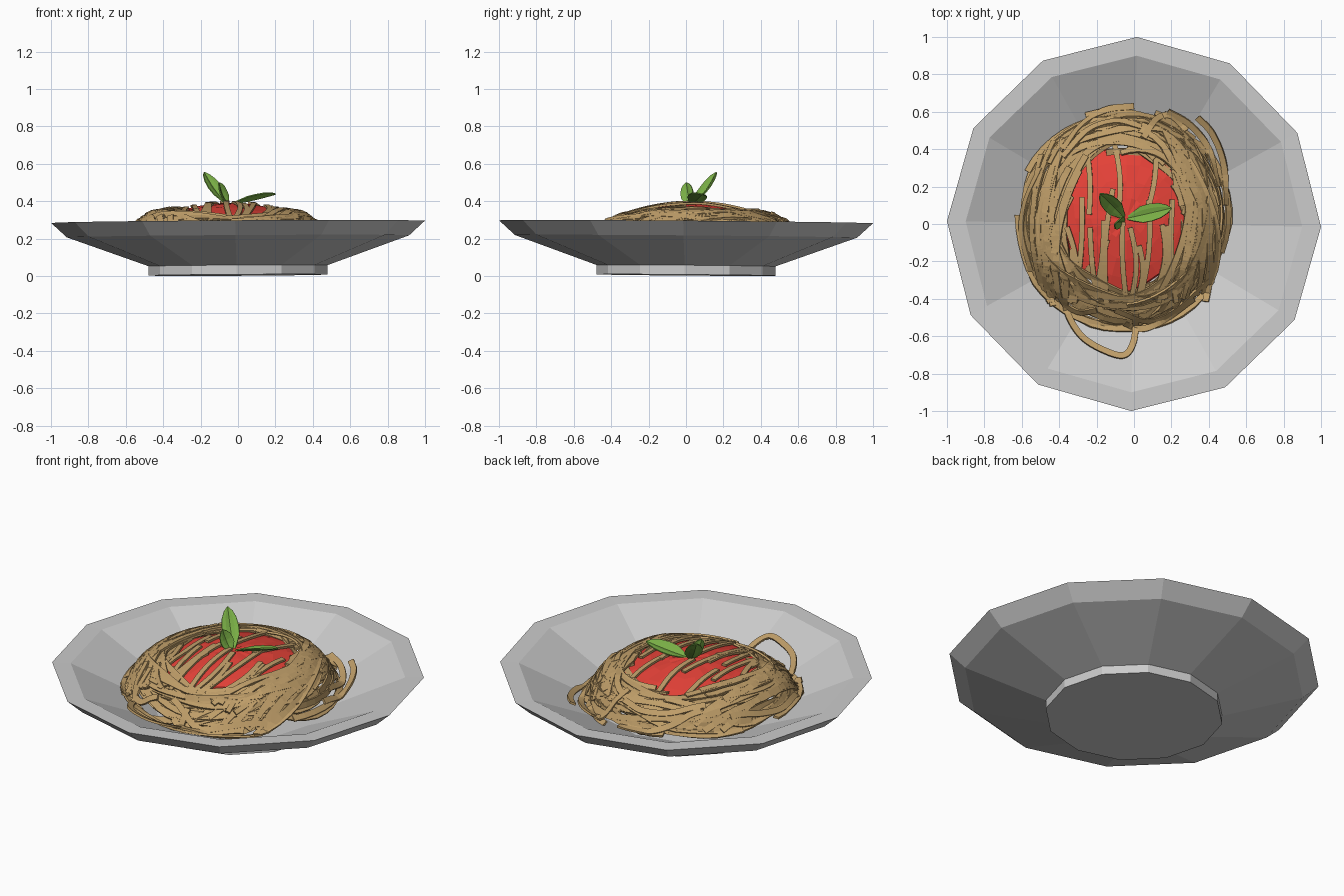
import bpy, bmesh, math, random
from mathutils import Vector

if "Cube" in bpy.data.objects:
    bpy.data.objects.remove(bpy.data.objects["Cube"])

random.seed(11)


def material(name, rgb):
    m = bpy.data.materials.new(name)
    m.diffuse_color = (*rgb, 1)
    m.use_nodes = True
    m.node_tree.nodes["Principled BSDF"].inputs["Base Color"].default_value = m.diffuse_color
    return m


def make_object(name, bm, mat=None):
    bmesh.ops.recalc_face_normals(bm, faces=bm.faces)
    me = bpy.data.meshes.new(name)
    bm.to_mesh(me)
    bm.free()
    ob = bpy.data.objects.new(name, me)
    bpy.context.collection.objects.link(ob)
    if mat:
        me.materials.append(mat)
    return ob


def lathe(bm, profile, sides, place):
    rings = [[bm.verts.new(place(r, math.tau * i / sides, z)) for i in range(sides)]
             for r, z in profile]
    for a, b in zip(rings, rings[1:]):
        for i in range(sides):
            j = (i + 1) % sides
            bm.faces.new((a[i], a[j], b[j], b[i]))
    bm.faces.new(rings[0])
    bm.faces.new(rings[-1])


# Plate: twelve-sided, very slightly tilted
def plate_point(r, a, z):
    x, y = r * math.cos(a - 0.015), r * math.sin(a - 0.015)
    return (x, y, z + 0.006 * x - 0.008 * y)


bm = bmesh.new()
lathe(bm, [(0.478, 0.005), (0.478, 0.055), (0.915, 0.212), (1.0, 0.29),
           (0.90, 0.288), (0.46, 0.085)], 12, plate_point)
make_object("plate", bm)

# Height of the pasta mound (lower at the front) and of the plate below it
CX, CY, SX, SY = -0.06, 0.02, 0.55, 0.59
PROFILE = [(0, .38), (.5, .365), (.75, .335), (.9, .275), (1.0, .19), (1.15, .10), (9, .1)]


def height(x, y):
    rho = math.hypot((x - CX) / SX, (y - CY) / SY)
    mound = 0.1
    for (r0, z0), (r1, z1) in zip(PROFILE, PROFILE[1:]):
        if r0 <= rho < r1:
            mound = z0 + (z1 - z0) * (rho - r0) / (r1 - r0)
    mound -= 0.22 * max(0, -y - 0.22)
    plate = 0.11 + max(0, math.hypot(x, y) - 0.46) * 0.47
    return max(mound, plate)


def surface_normal(x, y):
    e = 0.03
    return Vector((height(x - e, y) - height(x + e, y),
                   height(x, y - e) - height(x, y + e), 2 * e)).normalized()


# Pasta: flat ribbons swept along paths
pasta = bmesh.new()


def ribbon(points, width=0.034, thick=0.012, twist=0.0):
    prev = None
    for i, p in enumerate(points):
        t = points[min(i + 1, len(points) - 1)] - points[max(i - 1, 0)]
        n = surface_normal(p.x, p.y)
        side = t.cross(n).normalized()
        up = side.cross(t).normalized()
        side, up = (side * math.cos(twist) + up * math.sin(twist),
                    up * math.cos(twist) - side * math.sin(twist))
        ring = [pasta.verts.new(p + side * (s * width / 2) + up * (u * thick / 2))
                for s, u in ((-1, -1), (1, -1), (1, 1), (-1, 1))]
        if prev:
            for k in range(4):
                m = (k + 1) % 4
                pasta.faces.new((prev[k], prev[m], ring[m], ring[k]))
        else:
            pasta.faces.new(ring)
        prev = ring
    pasta.faces.new(prev)


def spline(pts, n=7):
    pts = [Vector(p) for p in pts]
    ext = [2 * pts[0] - pts[1]] + pts + [2 * pts[-1] - pts[-2]]
    out = []
    for a, b, c, d in zip(ext, ext[1:], ext[2:], ext[3:]):
        for k in range(n):
            t = k / n
            out.append(0.5 * (2 * b + (c - a) * t + (2 * a - 5 * b + 4 * c - d) * t * t
                              + (3 * b - a - 3 * c + d) * t ** 3))
    return out + [pts[-1]]


# Strands coiled around the nest
for i in range(85):
    rho0 = random.uniform(0.64, 0.98)
    start, span = random.uniform(0, math.tau), random.uniform(1.2, 3.4)
    drift, phase = random.uniform(-0.25, 0.25), random.uniform(0, 6)
    wob, sink = random.uniform(0.02, 0.07), random.uniform(-0.01, 0.05)
    twist = random.uniform(-0.5, 0.5)
    n = int(span * 8)
    path = []
    for k in range(n + 1):
        t = k / n
        a = start + span * t
        rho = rho0 + drift * (t - 0.5) + wob * math.sin(3 * a + phase)
        rho = min(1.0 + 0.04 * math.sin(2 * a + phase), max(0.56 + 0.04 * math.sin(4 * a), rho))
        x, y = CX + SX * rho * math.cos(a), CY + SY * rho * math.sin(a)
        path.append(Vector((x, y, height(x, y) - sink * (1.2 - rho)
                            + 0.008 * math.sin(5 * t + phase))))
    ribbon(path, twist=twist)


# Strands lying across the sauce, mostly front to back
def sauce_height(x, y):
    return 0.388 - 0.07 * (((x + 0.04) / 0.36) ** 2 + ((y - 0.03) / 0.38) ** 2)


spans = [(-0.42, 0.0), (-0.40, -0.12), (-0.42, 0.14), (0.05, 0.42), (-0.40, -0.02)]
for i in range(20):
    x0 = -0.36 + 0.034 * i + random.uniform(-0.01, 0.01)
    bow, lean = random.uniform(-0.03, 0.05), random.uniform(-0.04, 0.06)
    y0, y1 = spans[i % 5]
    y1 += random.uniform(-0.06, 0.06)
    path = []
    for k in range(13):
        t = k / 12
        y = y0 + (y1 - y0) * t
        x = x0 + bow * math.sin(math.pi * t) + lean * (t - 0.5)
        path.append(Vector((x, y, max(sauce_height(x, y), height(x, y) - 0.02) + 0.009)))
    ribbon(path, 0.028)

# Long bowed strands down the two flanks, crossing the coils
for i in range(26):
    s = -1 if i % 2 else 1
    xm = random.uniform(0.33, 0.50)
    ya, yb = random.uniform(-0.48, -0.3), random.uniform(0.25, 0.5)
    tilt = random.uniform(-0.09, 0.09)
    path = []
    for k in range(17):
        y = ya + (yb - ya) * k / 16
        x = CX + s * (xm - 0.55 * y * y) + tilt * y / 0.4
        path.append(Vector((x, y, height(x, y) + random.uniform(0.004, 0.008))))
    ribbon(path)

# Loose ends and the loop at the front
loose = [
    [(-.36, -.30), (-.36, -.46), (-.28, -.60), (-.15, -.68), (-.05, -.70), (0, -.62), (.01, -.48)],
    [(-.42, -.25), (-.39, -.40), (-.30, -.47), (-.20, -.46)],
    [(-.38, .40), (-.28, .53), (-.15, .61), (0, .63)],
    [(-.38, .36), (-.25, .50), (-.10, .55), (.04, .52)],
    [(.05, .46), (.12, .56), (.20, .58), (.28, .50)],
    [(.34, .57), (.42, .48), (.48, .32), (.49, .10)],
    [(.18, .60), (.30, .53), (.40, .40), (.45, .20)],
    [(-.05, -.53), (.05, -.56), (.18, -.50), (.32, -.40)],
    [(-.10, -.46), (.08, -.52), (.22, -.46), (.40, -.30)],
    [(-.50, .30), (-.58, .12), (-.60, -.05), (-.55, -.25)],
]
for pts in loose:
    flat = spline([(x, y, 0) for x, y in pts])
    ribbon([Vector((p.x, p.y, height(p.x, p.y) + 0.012)) for p in flat])
make_object("pasta_strands", pasta, material("pasta", (0.52, 0.34, 0.14)))


# Sauce: irregular low dome
def sauce_point(r, a, z):
    k = r * (1 + 0.05 * math.sin(3 * a + 1) + 0.03 * math.sin(7 * a))
    x, y = -0.04 + 0.36 * k * math.cos(a), 0.03 + 0.38 * k * math.sin(a)
    return (x, y, z if z else sauce_height(x, y) + 0.003 * math.sin(9 * a + 8 * r))


bm = bmesh.new()
lathe(bm, [(0.9, 0.24), (1.0, 0.28), (0.98, 0), (0.8, 0), (0.55, 0), (0.3, 0), (0.08, 0)],
      24, sauce_point)
make_object("sauce", bm, material("sauce", (0.8, 0.055, 0.04)))

# Basil leaves: folded along the midrib and gently curved
green = material("basil", (0.19, 0.42, 0.06))


def leaf(name, base, tip, face, width, arch):
    base, tip = Vector(base), Vector(tip)
    axis = tip - base
    side = axis.cross(Vector(face)).normalized()
    up = side.cross(axis).normalized()
    bm = bmesh.new()
    rows = []
    for t, w in ((0, .12), (.15, .5), (.35, .95), (.55, 1), (.75, .85), (.9, .5), (1, .06)):
        mid = base + axis * t + up * arch * math.sin(math.pi * t)
        rows.append([bm.verts.new(mid + side * (s * w * width / 2)
                                  + up * (w * width * (0.3 * abs(s) - 0.12 * s * s)))
                     for s in (-1, -0.5, 0, 0.5, 1)])
    for a, b in zip(rows, rows[1:]):
        for k in range(4):
            bm.faces.new((a[k], a[k + 1], b[k + 1], b[k]))
    ob = make_object(name, bm, green)
    mod = ob.modifiers.new("thickness", 'SOLIDIFY')
    mod.thickness = 0.006


leaf("basil_leaf_right", (-0.04, 0.03, 0.385), (0.20, 0.085, 0.44), (0, 0.25, 1), 0.095, -0.004)
leaf("basil_leaf_tall", (-0.05, 0.03, 0.38), (-0.18, 0.16, 0.555), (0.5, -0.7, 0.6), 0.09, -0.015)
leaf("basil_leaf_small", (-0.05, 0.01, 0.38), (-0.10, 0.0, 0.50), (0.8, -0.5, 0.3), 0.075, -0.01)
